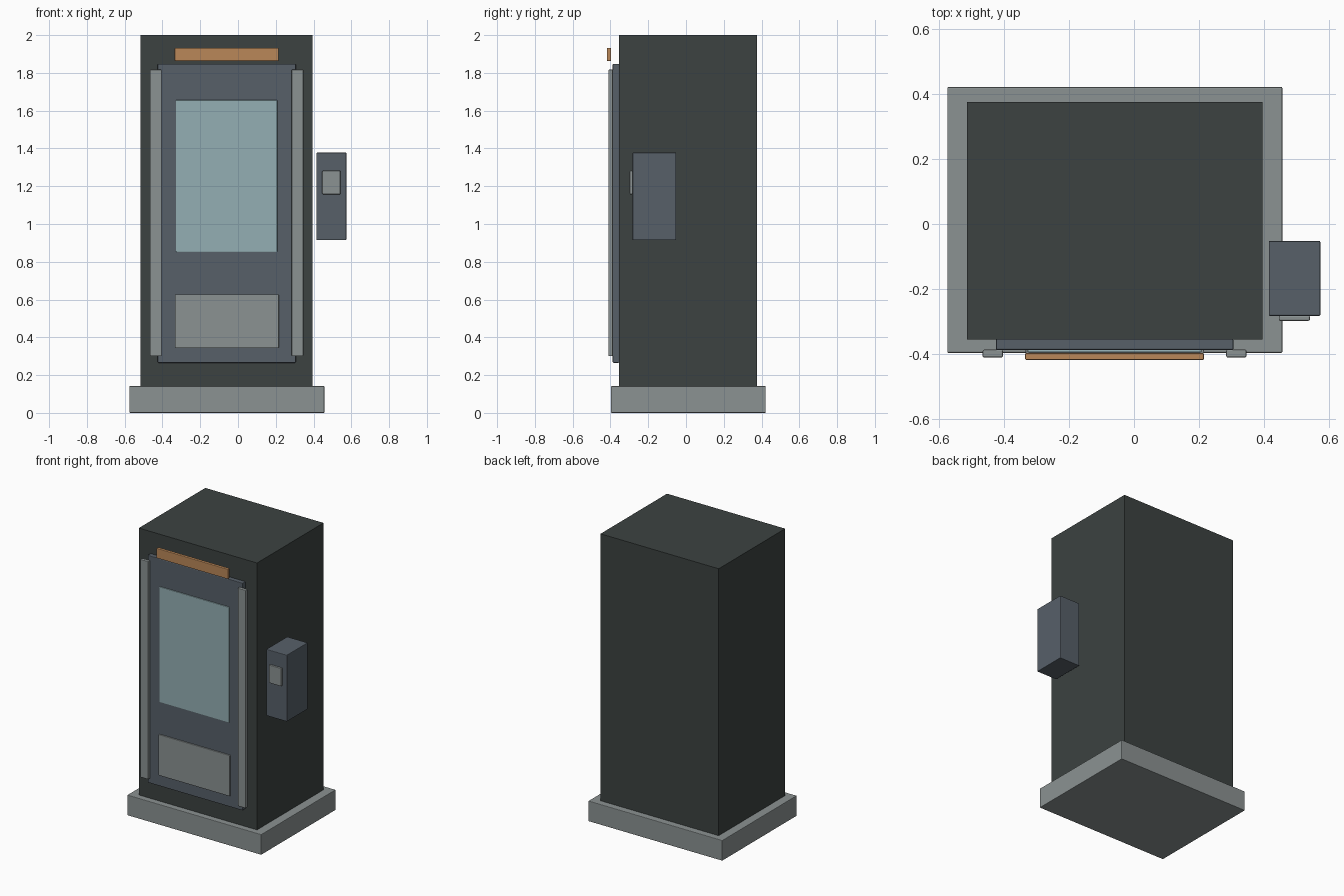
import bpy
import bmesh

if "Cube" in bpy.data.objects:
    bpy.data.objects.remove(bpy.data.objects["Cube"])


def material(name, rgb):
    """Flat material from 0-255 display colour."""
    mat = bpy.data.materials.new(name)
    lin = [((c / 255 + 0.055) / 1.055) ** 2.4 for c in rgb]
    mat.diffuse_color = (*lin, 1)
    mat.use_nodes = True
    mat.node_tree.nodes["Principled BSDF"].inputs["Base Color"].default_value = mat.diffuse_color
    return mat


charcoal = material("charcoal", (60, 66, 65))
grey = material("light_grey", (139, 146, 146))
slate = material("slate_blue", (87, 96, 105))
glass = material("pale_glass", (148, 175, 179))
copper = material("copper", (186, 135, 88))


def box(name, x, y, z, mat, bevel=0.004):
    """Box from (min, max) ranges, with softly bevelled edges."""
    mesh = bpy.data.meshes.new(name)
    bm = bmesh.new()
    bmesh.ops.create_cube(bm, size=1)
    for v in bm.verts:
        v.co = [r[0] if c < 0 else r[1] for c, r in zip(v.co, (x, y, z))]
    bm.to_mesh(mesh)
    bm.free()
    obj = bpy.data.objects.new(name, mesh)
    bpy.context.collection.objects.link(obj)
    mesh.materials.append(mat)
    if bevel:
        mod = obj.modifiers.new("soft_edges", "BEVEL")
        mod.width = bevel
        mod.segments = 2
    return obj


# Plinth and cabinet
box("plinth", (-0.575, 0.457), (-0.397, 0.422), (0, 0.142), grey)
box("cabinet", (-0.515, 0.395), (-0.355, 0.376), (0.14, 2.0), charcoal, 0)

# Door with window and lower panel
box("door", (-0.425, 0.306), (-0.388, -0.354), (0.265, 1.848), slate)
box("window", (-0.328, 0.208), (-0.395, -0.386), (0.852, 1.656), glass, 0.003)
box("lower_panel", (-0.334, 0.216), (-0.399, -0.386), (0.343, 0.628), grey)

# Door side rails, mirrored about the door centre
door_mid = -0.06
for side, name in ((-1, "left_rail"), (1, "right_rail")):
    xs = sorted((door_mid + side * 0.344, door_mid + side * 0.406))
    box(name, xs, (-0.411, -0.387), (0.300, 1.817), grey)

# Top strip above the door
box("top_strip", (-0.335, 0.215), (-0.419, -0.397), (1.863, 1.932), copper)

# Side control box with its plate
box("control_box", (0.415, 0.574), (-0.283, -0.052), (0.915, 1.378), slate)
box("control_plate", (0.446, 0.542), (-0.298, -0.282), (1.157, 1.282), grey)
